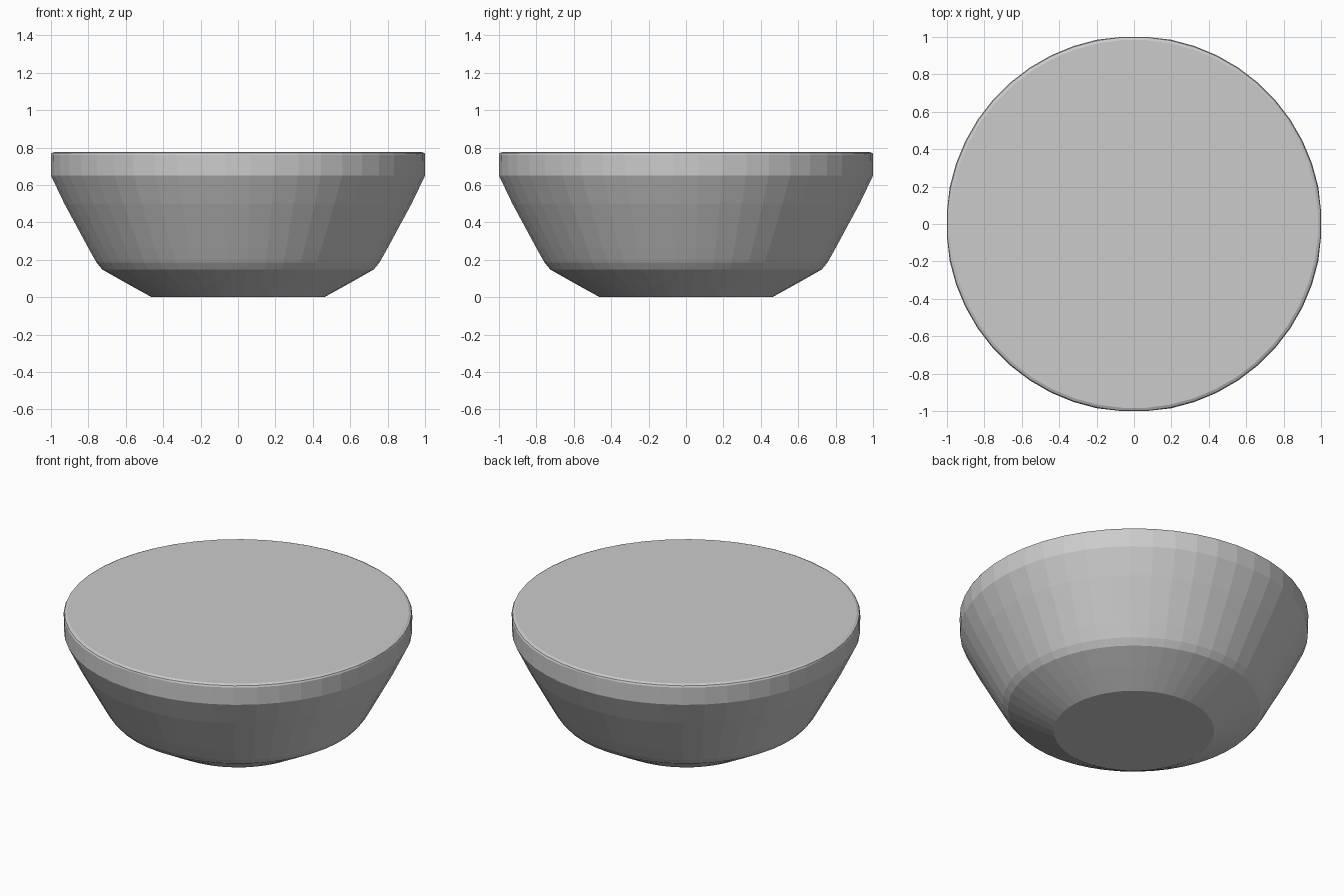
import bpy, bmesh
from math import sin, cos, pi

if "Cube" in bpy.data.objects:
    bpy.data.objects.remove(bpy.data.objects["Cube"])

SIDES = 48
# radius, height from the foot up to the rounded rim
PROFILE = [(0.462, 0.0), (0.60, 0.076), (0.727, 0.148), (0.758, 0.185), (0.80, 0.26),
           (0.93, 0.50), (1.003, 0.65), (1.005, 0.76), (1.0, 0.77), (0.985, 0.777)]


def clamp(v):
    return max(-1.0, min(1.0, v))


def ring(bm, r, z):
    return [bm.verts.new((clamp(r * cos(2 * pi * (i + 0.5) / SIDES)),
                          clamp(r * sin(2 * pi * (i + 0.5) / SIDES)), z))
            for i in range(SIDES)]


# Bowl: faceted wall between rings, closed by a flat foot and a flat top
bm = bmesh.new()
rings = [ring(bm, r, z) for r, z in PROFILE]
for low, high in zip(rings, rings[1:]):
    for i in range(SIDES):
        j = (i + 1) % SIDES
        bm.faces.new((low[i], low[j], high[j], high[i]))
bm.faces.new(rings[0][::-1])
bm.faces.new(rings[-1])
bmesh.ops.recalc_face_normals(bm, faces=bm.faces)

mesh = bpy.data.meshes.new("bowl")
bm.to_mesh(mesh)
bm.free()
bowl = bpy.data.objects.new("bowl", mesh)
bpy.context.collection.objects.link(bowl)
